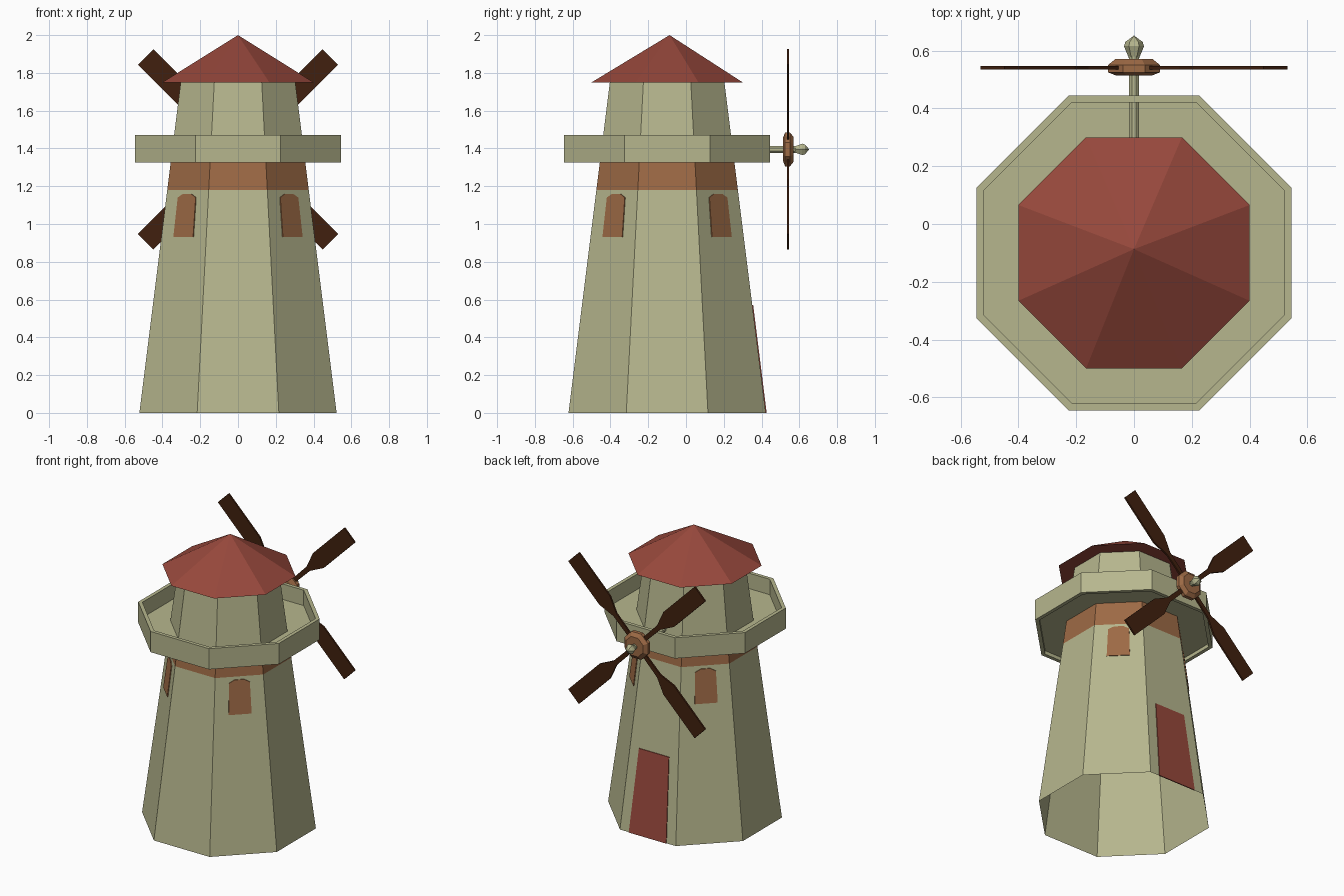
import bpy, bmesh, math
from mathutils import Vector

if "Cube" in bpy.data.objects:
    bpy.data.objects.remove(bpy.data.objects["Cube"])

CY = -0.10                      # tower axis in y
HUB = Vector((0, 0.54, 1.395))  # sail centre
COS8 = math.cos(math.pi / 8)


def mat(name, rgb):
    m = bpy.data.materials.new(name)
    m.diffuse_color = (*rgb, 1)
    m.use_nodes = True
    m.node_tree.nodes["Principled BSDF"].inputs["Base Color"].default_value = m.diffuse_color
    return m


STONE = mat("pale_stone", (0.47, 0.47, 0.27))
RED = mat("roof_red", (0.31, 0.065, 0.045))
BROWN = mat("warm_brown", (0.34, 0.145, 0.06))
DARK = mat("dark_wood", (0.052, 0.0145, 0.0045))


def finish(name, bm, *mats):
    bmesh.ops.remove_doubles(bm, verts=bm.verts, dist=1e-5)
    me = bpy.data.meshes.new(name)
    bm.to_mesh(me)
    bm.free()
    for m in mats:
        me.materials.append(m)
    ob = bpy.data.objects.new(name, me)
    bpy.context.collection.objects.link(ob)
    return ob


def lathe(profile, place, n=8, close=False):
    """Sweep (apothem, height) pairs round n flat sides."""
    bm = bmesh.new()
    rings = []
    for r, h in profile:
        rings.append([bm.verts.new(place(r / math.cos(math.pi / n) * math.cos((i + .5) * math.tau / n),
                                         r / math.cos(math.pi / n) * math.sin((i + .5) * math.tau / n), h))
                      for i in range(n)])
    pairs = list(zip(rings, rings[1:]))
    if close:
        pairs.append((rings[-1], rings[0]))
    for a, b in pairs:
        for i in range(n):
            j = (i + 1) % n
            bm.faces.new((a[i], a[j], b[j], b[i]))
    bmesh.ops.dissolve_degenerate(bm, edges=bm.edges, dist=1e-5)
    bmesh.ops.recalc_face_normals(bm, faces=bm.faces)
    return bm


def upright(x, y, h):
    return (x, CY + y, h)


def along_y(x, y, h):
    return (y, h, HUB.z + x)


def apothem(z):
    return 0.522 - 0.125 * z


# tower: open tapered octagon with a painted band under the balcony
bm = lathe([(apothem(z), z) for z in (0, 1.18, 1.36, 1.75)], upright)
for f in bm.faces:
    f.normal_update()
    c = f.calc_center_median()
    f.material_index = int(1.18 < c.z < 1.36)
    if f.normal.dot(Vector((c.x, c.y - CY, 0))) < 0:
        f.normal_flip()
finish("tower", bm, STONE, BROWN)

# balcony: raised rim and floor
finish("balcony_rim", lathe([(0.545, 1.325), (0.545, 1.47), (0.52, 1.47), (0.52, 1.325)],
                            upright, close=True), STONE)
finish("balcony_floor", lathe([(0.53, 1.35), (0.53, 1.362), (0.34, 1.362), (0.34, 1.35)],
                              upright, close=True), STONE)

# roof cone with flat underside
bm = lathe([(0.0, 1.75), (0.40, 1.75), (0.0, 2.0)], upright)
for v in bm.verts:
    if v.co.z > 1.9:
        v.co.y += 0.013
finish("roof", bm, RED)


def plate(bm, outline, angle):
    """Thin plate on a sloping tower face; outline is (sideways, z)."""
    out = Vector((math.cos(angle), math.sin(angle), 0))
    side = Vector((-out.y, out.x, 0))
    layers = []
    for off in (-0.002, 0.005):
        layers.append([bm.verts.new(Vector((0, CY, z)) + out * (apothem(z) + off) + side * u)
                       for u, z in outline])
    bm.faces.new(layers[1])
    bm.faces.new(layers[0][::-1])
    n = len(outline)
    for i in range(n):
        j = (i + 1) % n
        bm.faces.new((layers[0][i], layers[0][j], layers[1][j], layers[1][i]))


# arched windows on the four diagonal faces
bm = bmesh.new()
for k in range(4):
    plate(bm, [(-0.074, 0.93), (0.074, 0.93), (0.067, 1.14), (0.03, 1.16), (-0.03, 1.16), (-0.067, 1.14)],
          math.pi / 4 + k * math.pi / 2)
finish("windows", bm, BROWN)

# door on the back face
bm = bmesh.new()
plate(bm, [(-0.145, 0), (0.145, 0), (0.116, 0.57), (-0.116, 0.57)], math.pi / 2)
finish("door", bm, RED)

# axle, hub and finial, turned round the y axis
finish("axle", lathe([(0, 0.2), (0.018, 0.2), (0.018, 0.58), (0, 0.58)], along_y), STONE)
finish("hub", lathe([(0, 0.513), (0.06, 0.513), (0.09, 0.525), (0.09, 0.55), (0.065, 0.57), (0, 0.57)],
                    along_y), BROWN)
finish("finial", lathe([(0, 0.565), (0.014, 0.57), (0.03, 0.615), (0.026, 0.63), (0, 0.652)],
                       along_y, n=6), STONE)

# four sails on the diagonals: narrow arm widening to a paddle
bm = bmesh.new()
half = [(0.04, 0.014), (0.24, 0.017), (0.35, 0.058), (0.692, 0.058)]
outline = half + [(r, -w) for r, w in reversed(half)]
for k in range(4):
    a = math.pi / 4 + k * math.pi / 2
    d = Vector((math.cos(a), 0, math.sin(a)))
    s = Vector((-d.z, 0, d.x))
    f = bm.faces.new([bm.verts.new(HUB + d * r + s * w + Vector((0, -0.006, 0))) for r, w in outline])
    ext = bmesh.ops.extrude_face_region(bm, geom=[f], use_keep_orig=True)
    for v in ext["geom"]:
        if isinstance(v, bmesh.types.BMVert):
            v.co.y += 0.012
bmesh.ops.recalc_face_normals(bm, faces=bm.faces)
finish("sails", bm, DARK)
